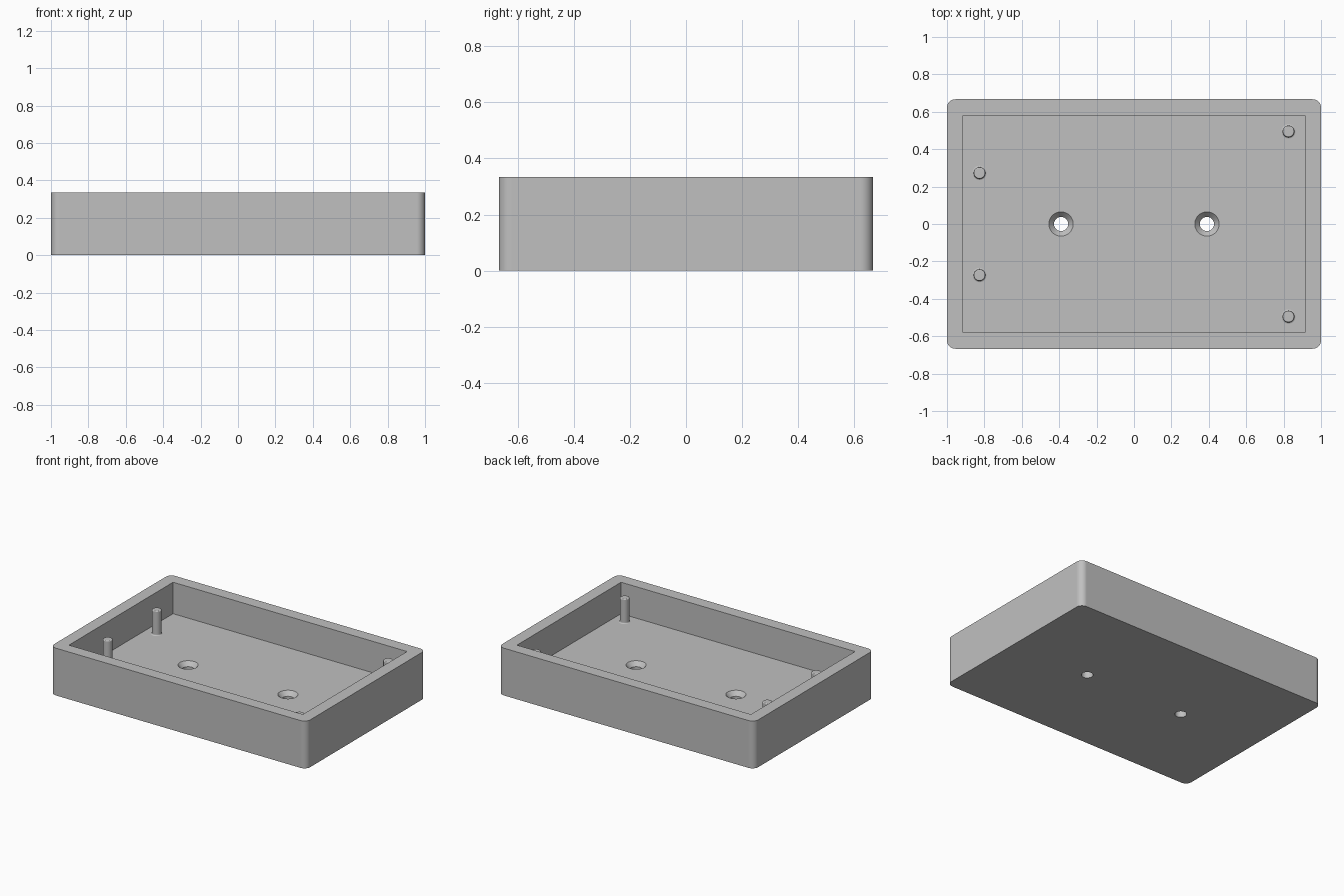
import bpy, bmesh, math
from mathutils import Matrix

cube = bpy.data.objects.get("Cube")
if cube:
    bpy.data.objects.remove(cube, do_unlink=True)

WIDTH, DEPTH, HEIGHT = 2.0, 1.334, 0.334
WALL, FLOOR, CORNER = 0.086, 0.112, 0.045

grey = bpy.data.materials.new("plain grey")
grey.use_nodes = True
COLOUR = (0.53, 0.53, 0.53, 1)
grey.diffuse_color = COLOUR
grey.node_tree.nodes["Principled BSDF"].inputs["Base Color"].default_value = COLOUR


def add_object(name, bm):
    bmesh.ops.recalc_face_normals(bm, faces=bm.faces)
    mesh = bpy.data.meshes.new(name)
    bm.to_mesh(mesh)
    bm.free()
    mesh.materials.append(grey)
    obj = bpy.data.objects.new(name, mesh)
    bpy.context.collection.objects.link(obj)
    return obj


def box(name, sx, sy, z0, z1, radius=0):
    bm = bmesh.new()
    bmesh.ops.create_cube(bm, size=1, matrix=Matrix.Translation((0, 0, (z0 + z1) / 2))
                          @ Matrix.Diagonal((sx, sy, z1 - z0, 1)))
    if radius:
        upright = [e for e in bm.edges if abs(e.verts[0].co.z - e.verts[1].co.z) > 0.01]
        bmesh.ops.bevel(bm, geom=upright, offset=radius, segments=10,
                        profile=0.5, affect='EDGES')
    return add_object(name, bm)


def lathe(name, profile, x, y, sides=48):
    """Turn a (radius, height) profile that starts and ends on the axis."""
    bm = bmesh.new()
    verts = [bm.verts.new((r, 0, z)) for r, z in profile]
    edges = [bm.edges.new(pair) for pair in zip(verts, verts[1:])]
    bmesh.ops.spin(bm, geom=verts + edges, cent=(0, 0, 0), axis=(0, 0, 1),
                   angle=math.tau, steps=sides)
    bmesh.ops.remove_doubles(bm, verts=bm.verts, dist=0.0002)
    obj = add_object(name, bm)
    obj.location = (x, y, 0)
    return obj


def select(obj):
    bpy.ops.object.select_all(action='DESELECT')
    obj.select_set(True)
    bpy.context.view_layer.objects.active = obj


def cut(target, cutter):
    cutter.hide_render = True
    bpy.context.view_layer.update()
    mod = target.modifiers.new("cut", 'BOOLEAN')
    mod.operation, mod.solver, mod.object = 'DIFFERENCE', 'EXACT', cutter
    select(target)
    bpy.ops.object.modifier_apply(modifier=mod.name)
    bpy.data.objects.remove(cutter, do_unlink=True)


def smooth(obj):
    select(obj)
    bpy.ops.object.shade_smooth_by_angle(angle=math.radians(30))
    mod = obj.modifiers.new("even shading", 'WEIGHTED_NORMAL')
    mod.keep_sharp = True


# Tray with rounded upright corners and a square-cornered recess
tray = box("tray", WIDTH, DEPTH, 0, HEIGHT, CORNER)
cut(tray, box("recess_cutter", WIDTH - 2 * WALL, DEPTH - 2 * WALL, FLOOR, HEIGHT + 0.1))

# Two countersunk screw holes through the floor
hole = [(0, -0.1), (0.038, -0.1), (0.038, FLOOR - 0.03), (0.065, FLOOR),
        (0.065, FLOOR + 0.05), (0, FLOOR + 0.05)]
for x in (-0.39, 0.39):
    cut(tray, lathe("hole_cutter", hole, x, 0))
smooth(tray)

# Four locating pins with a filleted foot and a softened tip
R, FOOT, TIP, TOP = 0.031, 0.008, 0.006, FLOOR + 0.172
quarter = [math.radians(a) for a in range(0, 91, 15)]
pin = [(0, FLOOR - 0.02), (R + FOOT, FLOOR - 0.02)]
pin += [(R + FOOT * (1 - math.sin(a)), FLOOR + FOOT * (1 - math.cos(a))) for a in quarter]
pin += [(R - TIP * (1 - math.cos(a)), TOP - TIP * (1 - math.sin(a))) for a in quarter]
pin += [(0, TOP)]
for side, x, y in (("right", -0.826, 0.273), ("left", 0.826, 0.495)):
    for end, sign in (("front", -1), ("back", 1)):
        smooth(lathe(f"{end}_{side}_pin", pin, x, sign * y, 32))
